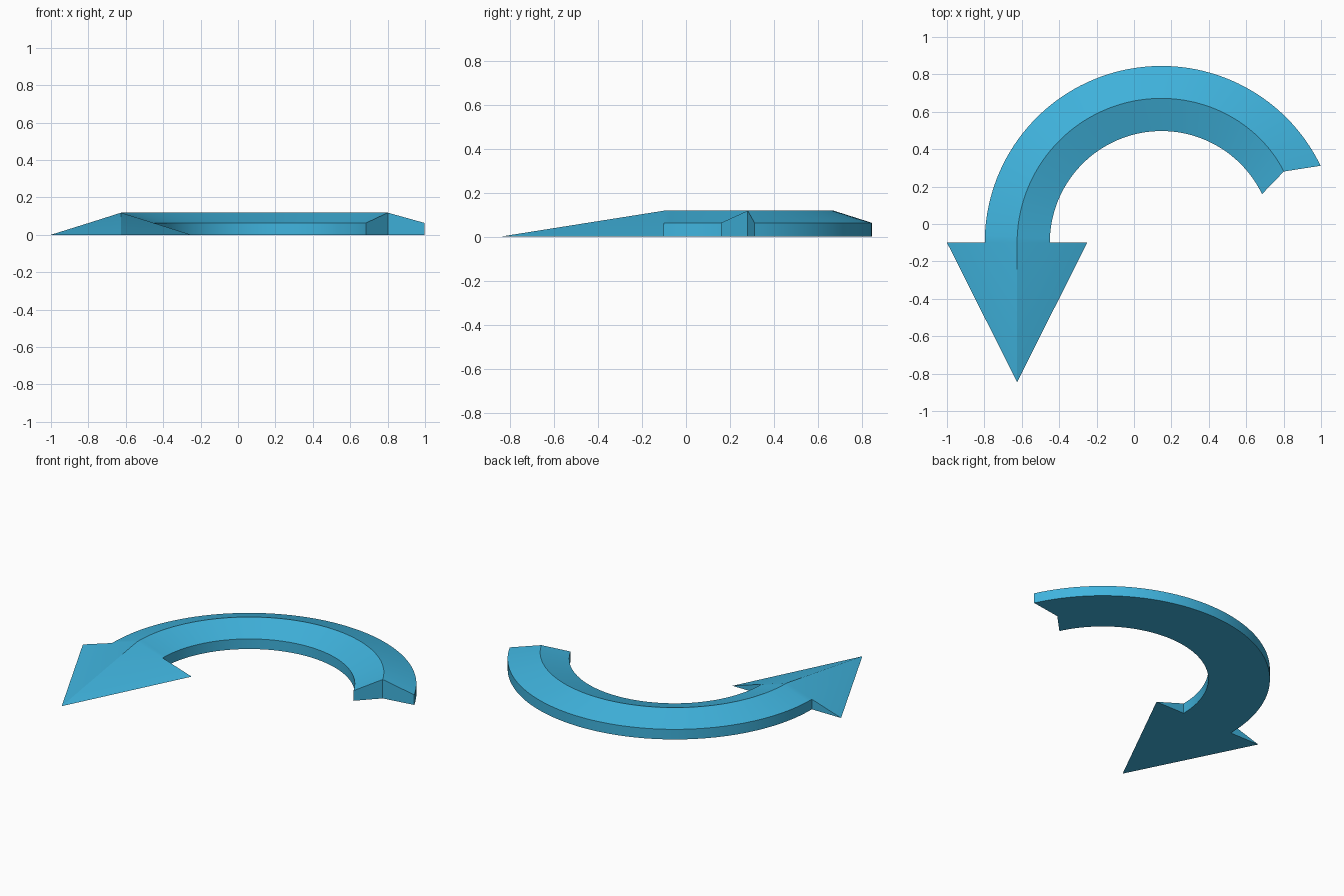
import bpy, bmesh
from math import cos, sin, radians

cube = bpy.data.objects.get("Cube")
if cube:
    bpy.data.objects.remove(cube, do_unlink=True)

blue = bpy.data.materials.new("sky_blue")
blue.use_nodes = True
colour = (0.051, 0.455, 0.73, 1)
blue.diffuse_color = colour
blue.node_tree.nodes["Principled BSDF"].inputs["Base Color"].default_value = colour

CX, CY = 0.147, -0.1                      # centre of the curved shaft
OUTER, RIDGE, INNER = 0.945, 0.772, 0.597
SHOULDER, TOP = 0.063, 0.118
STEPS = 64

bm = bmesh.new()


def section(t):
    """Cross-section ring: outer, ridge and inner points, top then bottom."""
    side = radians(180 + (25.8 - 180) * t)
    mid = radians(180 + (30.2 - 180) * t)  # ridge stops short, notching the tail
    spots = [(OUTER, side, SHOULDER), (RIDGE - 0.015 * t ** 8, mid, TOP),
             (INNER, side, SHOULDER)]
    top = [(r, a, z) for r, a, z in spots]
    bottom = [(r, a, 0) for r, a, z in reversed(spots)]
    return [bm.verts.new((CX + r * cos(a), CY + r * sin(a), z))
            for r, a, z in top + bottom]


# Curved shaft
rings = [section(i / STEPS) for i in range(STEPS + 1)]
for a, b in zip(rings, rings[1:]):
    for k in range(6):
        n = (k + 1) % 6
        bm.faces.new((a[k], a[n], b[n], b[k]))

# Notched tail end
o, r, i, ib, rb, ob = rings[-1]
bm.faces.new((o, r, rb, ob))
bm.faces.new((r, i, ib, rb))

# Arrowhead: sloping sides, barbs and flat underside meeting the shaft
o, r, i, ib, rb, ob = rings[0]
tip = bm.verts.new((CX - RIDGE, -0.845, 0))
barb_r = bm.verts.new((-1, CY, 0))
barb_l = bm.verts.new((-0.25, CY, 0))
for chain in ([barb_r, o, r, i, barb_l], [barb_r, ob, rb, ib, barb_l]):
    for a, b in zip(chain, chain[1:]):
        bm.faces.new((tip, a, b))
bm.faces.new((barb_r, o, ob))
bm.faces.new((barb_l, i, ib))

bmesh.ops.recalc_face_normals(bm, faces=bm.faces)
mesh = bpy.data.meshes.new("curved_arrow")
bm.to_mesh(mesh)
bm.free()
mesh.materials.append(blue)
arrow = bpy.data.objects.new("curved_arrow", mesh)
bpy.context.collection.objects.link(arrow)

bpy.ops.object.select_all(action="DESELECT")
arrow.select_set(True)
bpy.context.view_layer.objects.active = arrow
bpy.ops.object.shade_smooth_by_angle(angle=radians(30))
